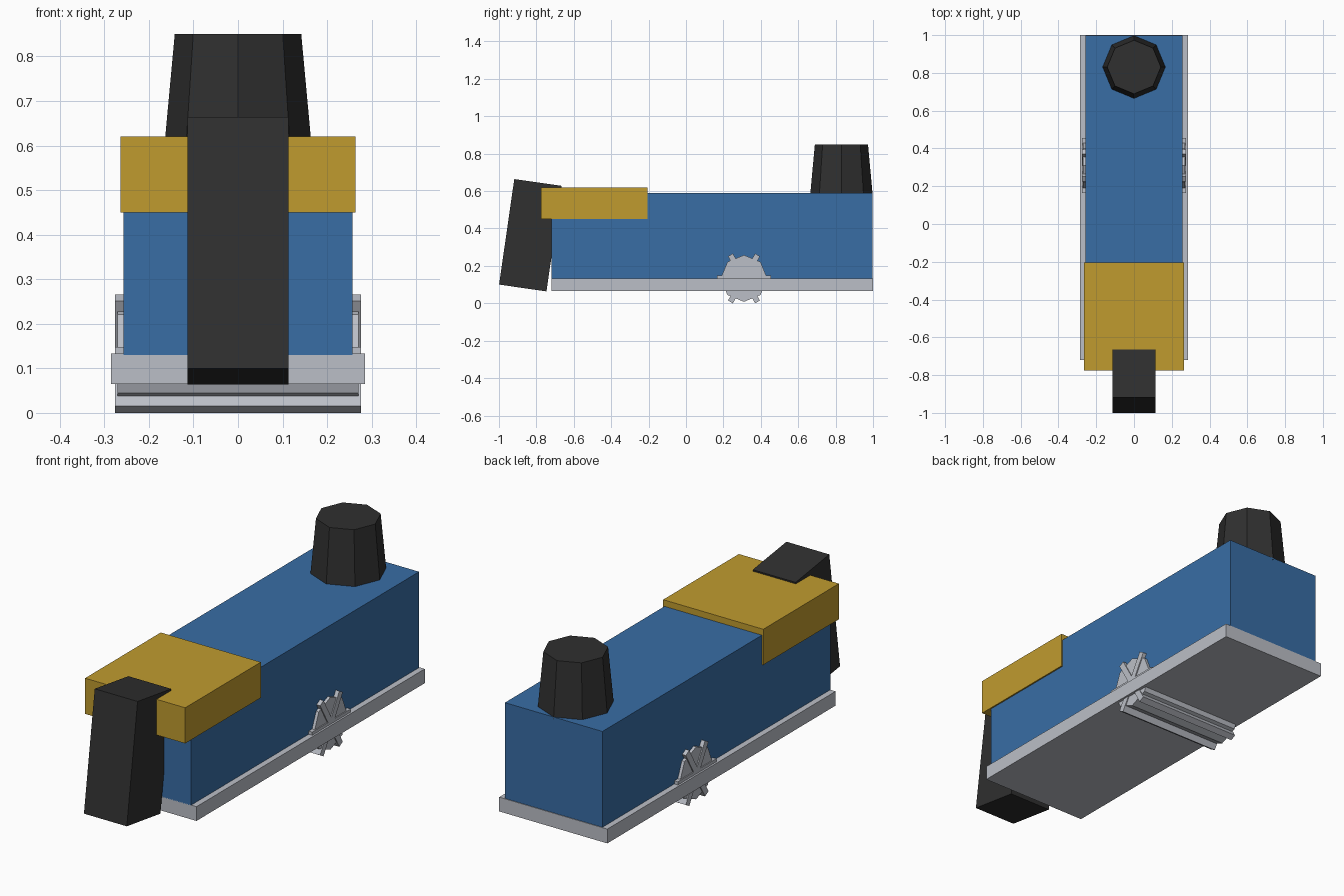
import bpy, math

if "Cube" in bpy.data.objects:
    bpy.data.objects.remove(bpy.data.objects["Cube"])


def material(name, rgb):
    m = bpy.data.materials.new(name)
    m.diffuse_color = (*rgb, 1)
    m.use_nodes = True
    m.node_tree.nodes["Principled BSDF"].inputs["Base Color"].default_value = m.diffuse_color
    return m


blue = material("body blue", (0.04, 0.153, 0.375))
gold = material("cap gold", (0.53, 0.33, 0.028))
black = material("rubber black", (0.029, 0.029, 0.029))
grey = material("metal grey", (0.5, 0.52, 0.57))


def finish(name, mat):
    ob = bpy.context.object
    ob.name = name
    ob.data.materials.append(mat)
    return ob


def box(name, mat, center, size, tilt=0):
    bpy.ops.mesh.primitive_cube_add(size=1, location=center, rotation=(tilt, 0, 0))
    bpy.context.object.scale = size
    return finish(name, mat)


def span_box(name, mat, half_x, y, z):
    return box(name, mat, (0, sum(y) / 2, sum(z) / 2),
               (2 * half_x, y[1] - y[0], z[1] - z[0]))


# Main body, sole plate and front cap
span_box("body", blue, 0.257, (-0.72, 0.997), (0.13, 0.59))
span_box("sole_plate", grey, 0.285, (-0.72, 1.0), (0.065, 0.133))
span_box("front_cap", gold, 0.264, (-0.775, -0.205), (0.45, 0.62))

# Tilted front handle
box("front_handle", black, (0, -0.832, 0.364), (0.226, 0.256, 0.57), math.radians(-8.2))

# Eight-sided tapered knob, corners on the axes
bpy.ops.mesh.primitive_cone_add(vertices=8, radius1=0.167, radius2=0.142, depth=0.27,
                                location=(0, 0.831, 0.715))
finish("rear_knob", black)

# Cutter drum: eight-sided roller crossed by three long blades
drum = (0, 0.31, 0.133)
bpy.ops.mesh.primitive_cylinder_add(vertices=8, radius=0.125, depth=0.542, location=drum,
                                    rotation=(0, math.pi / 2, 0))
finish("cutter_drum", grey)
for i in range(3):
    box(f"cutter_blade_{i + 1}", grey, drum, (0.552, 0.29, 0.03), i * math.pi / 3)
